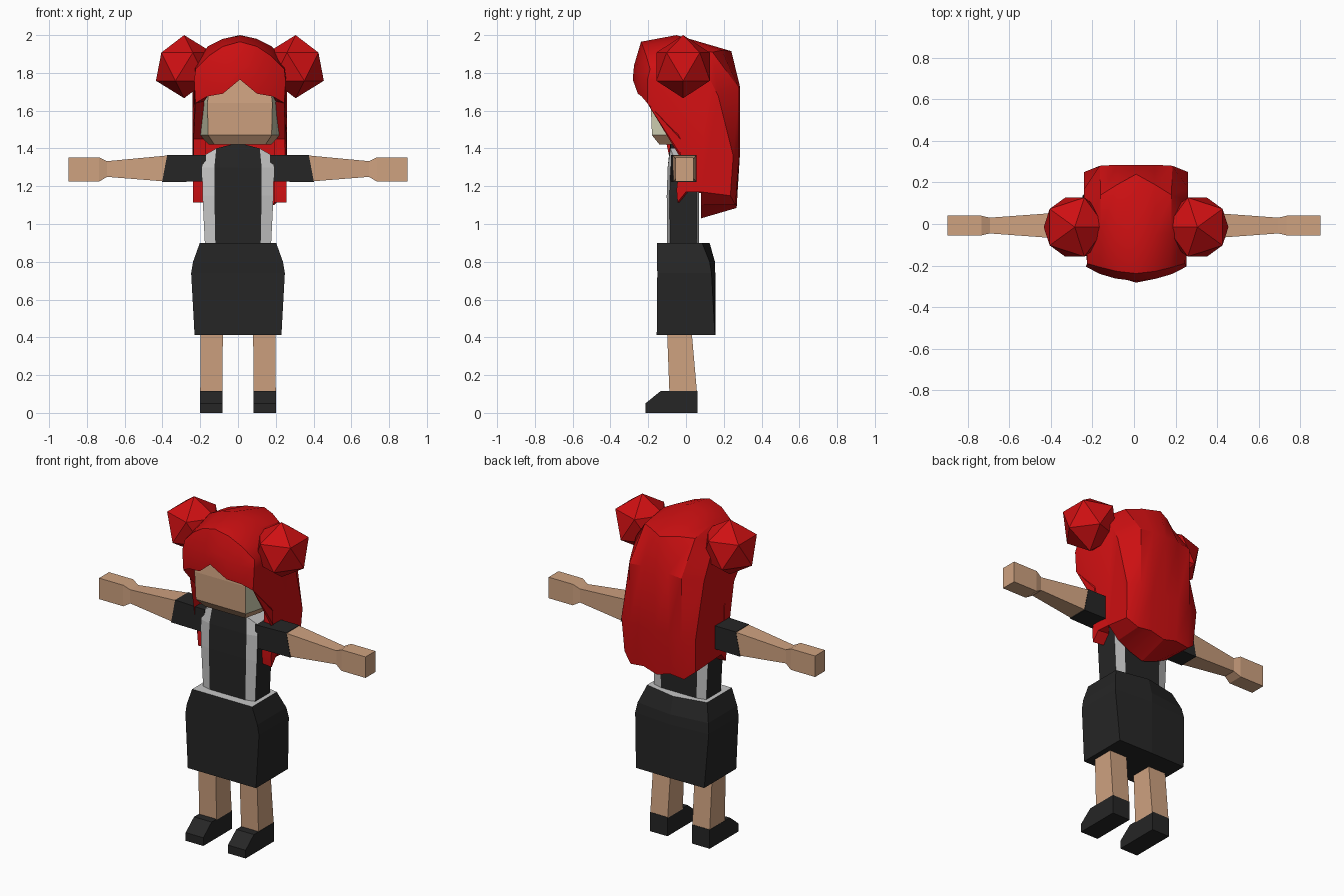
import bpy, bmesh, math
from mathutils import Matrix

if "Cube" in bpy.data.objects:
    bpy.data.objects.remove(bpy.data.objects["Cube"])


def material(name, rgb):
    m = bpy.data.materials.new(name)
    m.diffuse_color = (*rgb, 1)
    m.use_nodes = True
    m.node_tree.nodes["Principled BSDF"].inputs["Base Color"].default_value = m.diffuse_color
    return m


RED = material("hair red", (0.62, 0.005, 0.006))
SKIN = material("skin", (0.62, 0.36, 0.215))
BLACK = material("black cloth", (0.019, 0.019, 0.019))
WHITE = material("light grey cloth", (0.56, 0.56, 0.56))
CREAM = material("cream", (0.60, 0.60, 0.43))


def finish(name, bm, mats):
    bmesh.ops.recalc_face_normals(bm, faces=bm.faces)
    me = bpy.data.meshes.new(name)
    bm.to_mesh(me)
    bm.free()
    for m in mats:
        me.materials.append(m)
    ob = bpy.data.objects.new(name, me)
    bpy.context.collection.objects.link(ob)
    return ob


def loft(name, rings, mats, paint=None, strip_caps=False):
    """Bridge rings of equal length; paint(face) gives a material index."""
    bm = bmesh.new()
    vs = [[bm.verts.new(p) for p in r] for r in rings]
    n = len(vs[0])
    for a, b in zip(vs, vs[1:]):
        for i in range(n):
            j = (i + 1) % n
            bm.faces.new((a[i], a[j], b[j], b[i]))
    for r in (vs[0], vs[-1]):
        if strip_caps:
            for i in range(n // 2 - 1):
                bm.faces.new((r[i], r[i + 1], r[n - 2 - i], r[n - 1 - i]))
        else:
            bm.faces.new(r)
    bmesh.ops.recalc_face_normals(bm, faces=bm.faces)
    if paint:
        for f in bm.faces:
            f.material_index = paint(f)
    return finish(name, bm, mats)


def box_z(x0, x1, y0, y1, z):
    return [(x0, y0, z), (x1, y0, z), (x1, y1, z), (x0, y1, z)]


def box_x(x, y0, y1, z0, z1):
    return [(x, y0, z0), (x, y1, z0), (x, y1, z1), (x, y0, z1)]


for s, side in ((-1, "left"), (1, "right")):
    # Shoe: side profile swept across the foot
    profile = [(-0.215, 0), (-0.215, 0.05), (-0.135, 0.115), (0.06, 0.115), (0.06, 0)]
    loft(side + "_shoe", [[(s * x, y, z) for y, z in profile] for x in (0.083, 0.202)], [BLACK])
    # Leg
    loft(side + "_leg", [box_z(s * 0.083, s * 0.2, -0.088, 0.058, 0.11),
                         box_z(s * 0.08, s * 0.198, -0.1, 0.03, 0.43)], [SKIN])
    # Sleeve, forearm and hand
    loft(side + "_sleeve", [box_x(s * 0.17, -0.08, 0.055, 1.225, 1.365),
                            [(s * 0.402, -0.07, 1.222), (s * 0.402, 0.055, 1.222),
                             (s * 0.375, 0.055, 1.365), (s * 0.375, -0.07, 1.365)]], [BLACK])
    loft(side + "_forearm", [box_x(s * 0.37, -0.069, 0.054, 1.224, 1.363),
                             box_x(s * 0.70, -0.045, 0.03, 1.25, 1.332)], [SKIN])
    loft(side + "_hand", [box_x(s * 0.693, -0.045, 0.03, 1.25, 1.332),
                          box_x(s * 0.735, -0.055, 0.04, 1.225, 1.353),
                          box_x(s * 0.898, -0.055, 0.04, 1.225, 1.353)], [SKIN])
    # Hair bun: low-poly ball with a lower corner pointing outward
    bm = bmesh.new()
    bmesh.ops.create_icosphere(bm, subdivisions=1, radius=0.167,
                               matrix=Matrix.Translation((s * 0.295 + 0.01, -0.015, 1.833))
                               @ Matrix.Rotation(math.pi if s > 0 else 0, 4, 'Z'))
    finish(side + "_bun", bm, [RED])


# Skirt with a light waist cap
def skirt_ring(w, front, corner, back, z):
    return [(-w, front, z), (w, front, z), (w, corner, z), (0, back, z), (-w, corner, z)]


loft("skirt", [skirt_ring(0.23, -0.155, 0.153, 0.155, 0.413),
               skirt_ring(0.248, -0.152, 0.135, 0.155, 0.74),
               skirt_ring(0.238, -0.153, 0.125, 0.153, 0.85 - 0.05),
               skirt_ring(0.202, -0.153, 0.085, 0.125, 0.9)],
     [BLACK, WHITE], lambda f: int(f.calc_center_median().z > 0.89))


# Torso with shoulder straps running front to back
def torso_ring(xs, front, back, zs):
    full = [-xs[1], -xs[0], 0, xs[0], xs[1]]
    zf = [zs[2], zs[1], zs[0], zs[1], zs[2]]
    chamfer = [0.015, 0, 0, 0, 0.015]
    return ([(x, front + c, z) for x, z, c in zip(full, zf, chamfer)] +
            [(x, back - c, z) for x, z, c in zip(full, zf, chamfer)][::-1])


loft("torso", [torso_ring((0.12, 0.175), -0.1, 0.07, (0.89,) * 3),
               torso_ring((0.125, 0.188), -0.102, 0.07, (1.15,) * 3),
               torso_ring((0.125, 0.19), -0.097, 0.068, (1.3,) * 3),
               torso_ring((0.115, 0.182), -0.083, 0.06, (1.43, 1.4, 1.362))],
     [BLACK, WHITE],
     lambda f: int(0.13 < abs(f.calc_center_median().x) < 0.172),
     strip_caps=True)


# Head: skin face and jaw, cream sides
def head_ring(front_w, side_w, front, back, z):
    return [(0.01 + x, y, z) for x, y in
            ((-front_w, front), (front_w, front), (side_w, -0.02),
             (side_w - 0.03, back), (-side_w + 0.03, back), (-side_w, -0.02))]


loft("head", [head_ring(0.135, 0.165, -0.14, 0.08, 1.42),
              head_ring(0.168, 0.212, -0.18, 0.1, 1.47),
              head_ring(0.172, 0.212, -0.187, 0.1, 1.64),
              head_ring(0.15, 0.2, -0.17, 0.1, 1.82)],
     [SKIN, CREAM],
     lambda f: int(f.calc_center_median().z > 1.47 and abs(f.normal.x) > 0.5))

# Hair: rows run from under the fringe, over the crown, down the back and
# up the inside; each row goes from the centre to the side edge
rows = [
    [(0, -0.16, 1.78), (0.08, -0.16, 1.71), (0.16, -0.16, 1.69), (0.19, -0.12, 1.65)],
    [(0, -0.282, 1.765), (0.09, -0.255, 1.69), (0.175, -0.235, 1.675), (0.235, -0.205, 1.64)],
    [(0, -0.275, 1.84), (0.10, -0.262, 1.82), (0.175, -0.24, 1.79), (0.242, -0.205, 1.76)],
    [(0, -0.238, 1.965), (0.09, -0.228, 1.94), (0.165, -0.21, 1.89), (0.235, -0.19, 1.82)],
    [(0, -0.05, 2.0), (0.09, -0.05, 1.98), (0.17, -0.04, 1.94), (0.24, -0.03, 1.84)],
    [(0, 0.24, 1.915), (0.09, 0.19, 1.92), (0.17, 0.14, 1.91), (0.25, 0.11, 1.8)],
    [(0, 0.285, 1.73), (0.09, 0.285, 1.73), (0.175, 0.28, 1.72), (0.25, 0.17, 1.68)],
    [(0, 0.285, 1.36), (0.09, 0.285, 1.36), (0.175, 0.28, 1.36), (0.25, 0.25, 1.36)],
    [(0, 0.268, 1.085), (0.09, 0.265, 1.11), (0.18, 0.262, 1.1), (0.24, 0.235, 1.15)],
    [(0, 0.08, 1.03), (0.09, 0.08, 1.06), (0.17, 0.08, 1.1), (0.24, 0.08, 1.17)],
    [(0, 0.08, 1.6), (0.09, 0.08, 1.6), (0.17, 0.08, 1.6), (0.20, 0.08, 1.6)],
]
# Front border of the side locks, from the bottom up to the fringe
border = [(0.0, 1.17), (-0.045, 1.115), (-0.05, 1.18), (-0.03, 1.37), (-0.03, 1.45)]

bm = bmesh.new()
grid = []
for r in rows:
    pts = [(-x, y, z) for x, y, z in r[:0:-1]] + r
    grid.append([bm.verts.new((x + 0.01, y, z)) for x, y, z in pts])
for a, b in zip(grid, grid[1:]):
    for i in range(6):
        bm.faces.new((a[i], a[i + 1], b[i + 1], b[i]))
for s, col in ((-1, 0), (1, 6)):
    edge = [g[col] for g in grid]
    outer = [bm.verts.new((0.01 + s * 0.248, y, z)) for y, z in border]
    inner = [bm.verts.new((0.01 + s * 0.18, y + 0.01, z)) for y, z in border]
    # Side lock panel
    panel = bm.faces.new(edge[1:10] + outer)
    bmesh.ops.triangulate(bm, faces=[panel])
    # Thickness of the lock facing the cheek and shoulder
    o, n = [edge[9]] + outer + [edge[1]], [edge[10]] + inner + [edge[0]]
    for i in range(len(o) - 1):
        bm.faces.new((o[i], o[i + 1], n[i + 1], n[i]))
hair = finish("hair", bm, [RED])
bpy.context.view_layer.objects.active = hair
hair.select_set(True)
bpy.ops.object.shade_smooth_by_angle(angle=math.radians(32))
